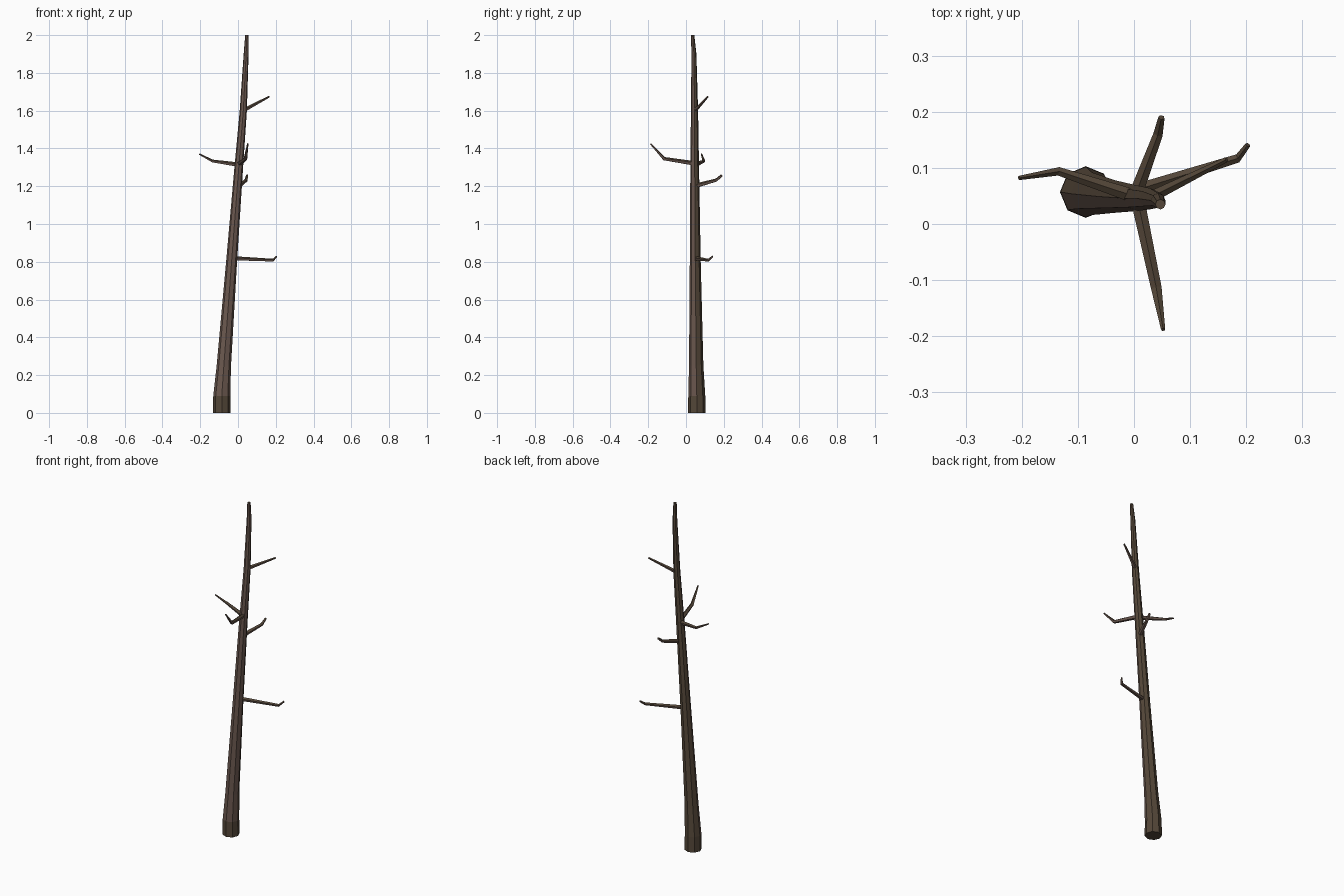
import bpy, bmesh, math
from mathutils import Vector

if "Cube" in bpy.data.objects:
    bpy.data.objects.remove(bpy.data.objects["Cube"])


def material(name, rgb):
    m = bpy.data.materials.new(name)
    m.diffuse_color = (*rgb, 1)
    m.use_nodes = True
    m.node_tree.nodes["Principled BSDF"].inputs["Base Color"].default_value = m.diffuse_color
    return m


olive = material("olive brown bark", (0.088, 0.062, 0.040))
rosy = material("rosy brown bark", (0.150, 0.100, 0.080))


def tube(name, rings, sides, rosy_rule, level=False, spin=0.0):
    """Flat-faced tapering tube through (x, y, z, radius) rings."""
    bm = bmesh.new()
    pts = [Vector(r[:3]) for r in rings]
    loops = []
    for i, p in enumerate(pts):
        d = (pts[min(i + 1, len(pts) - 1)] - pts[max(i - 1, 0)]).normalized()
        if level:
            u, v = Vector((1, 0, 0)), Vector((0, 1, 0))
        else:
            u = Vector((0, 0, 1)).cross(d).normalized()
            v = d.cross(u)
        ring = []
        for k in range(sides):
            a = spin + 2 * math.pi * k / sides
            ring.append(bm.verts.new(p + (u * math.cos(a) + v * math.sin(a)) * rings[i][3]))
        loops.append(ring)
    for a, b in zip(loops, loops[1:]):
        for k in range(sides):
            n = (k + 1) % sides
            bm.faces.new((a[k], a[n], b[n], b[k]))
    bm.faces.new(loops[0][::-1])
    bm.faces.new(loops[-1])
    bmesh.ops.recalc_face_normals(bm, faces=bm.faces)
    # Second bark tone chosen by direction and height
    for f in bm.faces:
        f.normal_update()
        f.material_index = int(rosy_rule(f.normal, f.calc_center_median()))
    me = bpy.data.meshes.new(name)
    bm.to_mesh(me)
    bm.free()
    me.materials.append(olive)
    me.materials.append(rosy)
    ob = bpy.data.objects.new(name, me)
    bpy.context.collection.objects.link(ob)
    return ob


# Leaning trunk with a thick foot, rosier on the front above the foot
tube("trunk", [
    (-0.086, 0.057, 0.0, 0.046), (-0.086, 0.057, 0.09, 0.045),
    (-0.075, 0.054, 0.25, 0.038), (-0.034, 0.049, 0.8, 0.029),
    (0.004, 0.046, 1.3, 0.023), (0.028, 0.045, 1.6, 0.019),
    (0.043, 0.042, 1.9, 0.013), (0.047, 0.035, 2.0, 0.009)],
    8, lambda n, c: n.y < -0.2 and c.z > 0.1, level=True)

# Bare, kinked branches from lowest to highest, rosier underneath
branches = {
    "low_right_branch": [(-0.03, 0.05, 0.818, 0.012), (0.185, 0.117, 0.808, 0.008),
                         (0.203, 0.141, 0.828, 0.005)],
    "back_branch": [(0.0, 0.045, 1.2, 0.013), (0.043, 0.16, 1.232, 0.009),
                    (0.049, 0.19, 1.258, 0.006)],
    "left_branch": [(0.005, 0.048, 1.313, 0.013), (-0.135, 0.094, 1.333, 0.008),
                    (-0.205, 0.082, 1.37, 0.004)],
    "front_branch": [(0.006, 0.045, 1.32, 0.013), (0.04, -0.115, 1.345, 0.010),
                     (0.052, -0.188, 1.425, 0.004)],
    "high_right_branch": [(0.03, 0.048, 1.602, 0.011), (0.165, 0.115, 1.674, 0.005)],
}
for name, rings in branches.items():
    tube(name, rings, 5, lambda n, c: n.z < 0.2, spin=math.pi / 2)
